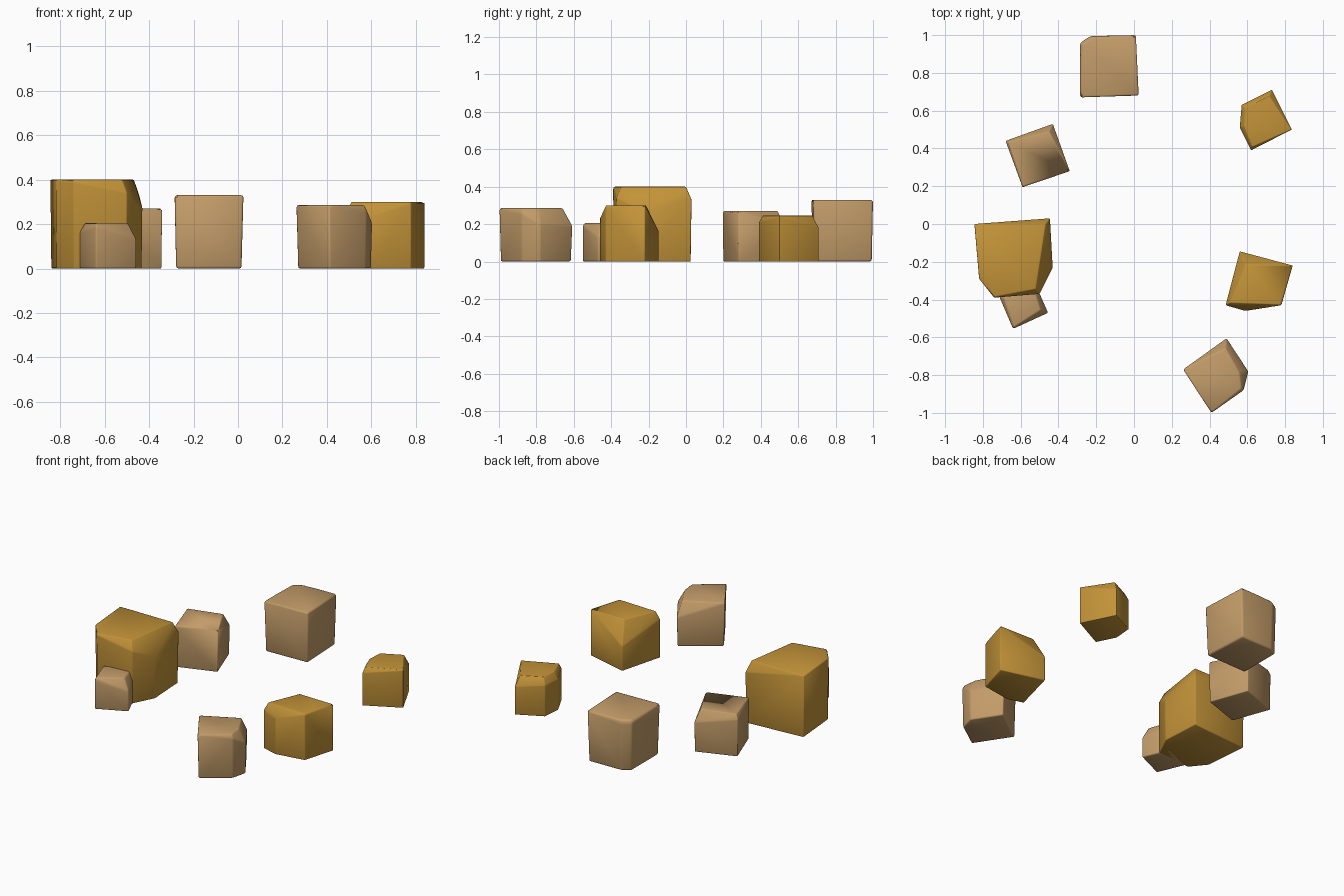
import bpy, bmesh
from mathutils import Vector

cube = bpy.data.objects.get("Cube")
if cube:
    bpy.data.objects.remove(cube, do_unlink=True)


def material(name, colour):
    mat = bpy.data.materials.new(name)
    mat.use_nodes = True
    mat.diffuse_color = colour
    mat.node_tree.nodes["Principled BSDF"].inputs["Base Color"].default_value = colour
    return mat


tan = material("tan stone", (0.54, 0.33, 0.14, 1))
ochre = material("ochre stone", (0.54, 0.29, 0.04, 1))


def stone(name, mat, height, outline, bevel, taper=0.97):
    """Hull of a plan outline; each corner is (x, y, shoulder height).
    A corner whose shoulder is below the top is chamfered inwards."""
    centre = sum((Vector(p[:2]) for p in outline), Vector((0, 0))) / len(outline)
    bm = bmesh.new()
    for x, y, shoulder in outline:
        plan = Vector((x, y))
        foot = centre.lerp(plan, taper)
        bm.verts.new((*foot, 0))
        bm.verts.new((x, y, shoulder))
        if shoulder < height:
            inward = (centre - plan).normalized() * (height - shoulder) * 0.55
            bm.verts.new((*(plan + inward), height))
    hull = bmesh.ops.convex_hull(bm, input=bm.verts[:])
    spare = {g for g in hull["geom_interior"] + hull["geom_unused"]
             if isinstance(g, bmesh.types.BMVert)}
    bmesh.ops.delete(bm, geom=list(spare), context="VERTS")
    bmesh.ops.dissolve_limit(bm, angle_limit=0.1, verts=bm.verts[:], edges=bm.edges[:])
    bmesh.ops.recalc_face_normals(bm, faces=bm.faces[:])
    mesh = bpy.data.meshes.new(name)
    bm.to_mesh(mesh)
    bm.free()
    mesh.materials.append(mat)
    mesh.shade_smooth()
    obj = bpy.data.objects.new(name, mesh)
    bpy.context.collection.objects.link(obj)
    # Softly worn edges
    mod = obj.modifiers.new("worn edges", "BEVEL")
    mod.width = bevel
    mod.segments = 2
    mod.limit_method = "ANGLE"
    mod.angle_limit = 0.35


# Ring of stones, clockwise from the back
stone("back_stone", tan, 0.33, [
    (-0.285, 0.67, 0.33), (0.025, 0.68, 0.33), (0.01, 1.0, 0.33),
    (-0.23, 0.995, 0.31), (-0.285, 0.96, 0.31)], 0.025, 0.95)

stone("back_left_stone", ochre, 0.245, [
    (0.62, 0.39, 0.21), (0.835, 0.5, 0.24), (0.73, 0.71, 0.18),
    (0.57, 0.63, 0.2), (0.56, 0.51, 0.2)], 0.006, 1)

stone("left_stone", ochre, 0.3, [
    (0.56, -0.145, 0.16), (0.84, -0.22, 0.3), (0.78, -0.43, 0.29),
    (0.59, -0.46, 0.23), (0.485, -0.43, 0.25)], 0.006, 1)

stone("front_left_stone", tan, 0.285, [
    (0.26, -0.77, 0.285), (0.41, -1.0, 0.285), (0.58, -0.88, 0.26),
    (0.605, -0.78, 0.2), (0.49, -0.605, 0.19)], 0.008, 0.96)

stone("small_front_stone", tan, 0.205, [
    (-0.715, -0.38, 0.16), (-0.64, -0.555, 0.19),
    (-0.455, -0.47, 0.13), (-0.53, -0.3, 0.17)], 0.008, 1)

stone("big_right_stone", ochre, 0.4, [
    (-0.845, 0.0, 0.4), (-0.445, 0.03, 0.33), (-0.43, -0.23, 0.27),
    (-0.5, -0.37, 0.34), (-0.74, -0.39, 0.39), (-0.82, -0.29, 0.4)], 0.025, 0.98)

stone("back_right_stone", tan, 0.27, [
    (-0.59, 0.195, 0.26), (-0.34, 0.28, 0.27),
    (-0.43, 0.53, 0.19), (-0.68, 0.44, 0.24)], 0.006, 0.98)
